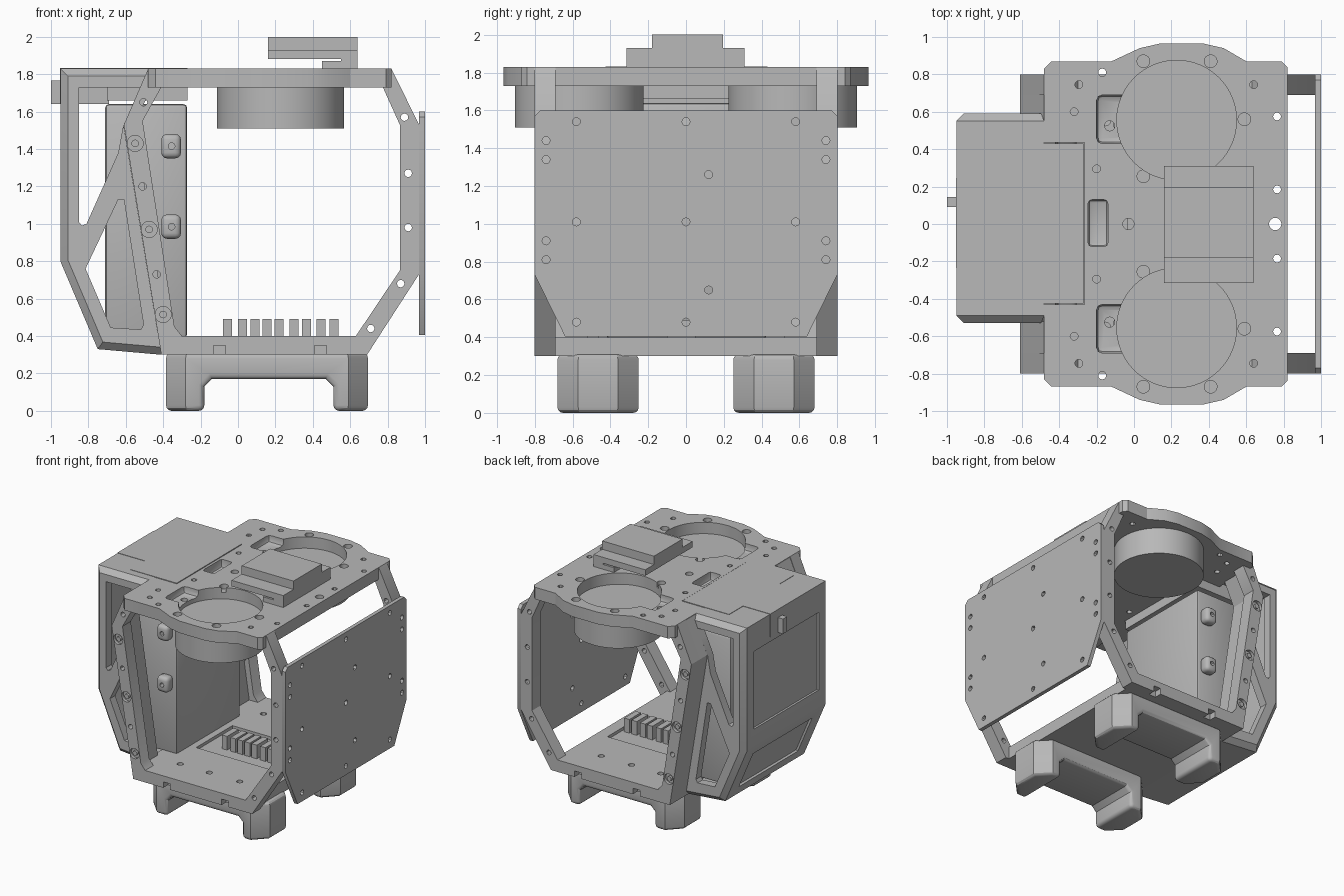
import bpy
import bmesh
import math
from mathutils import Matrix, Vector

if "Cube" in bpy.data.objects:
    bpy.data.objects.remove(bpy.data.objects["Cube"], do_unlink=True)

grey = bpy.data.materials.new("plain grey")
grey.use_nodes = True
grey.diffuse_color = (0.48, 0.48, 0.48, 1)
grey.node_tree.nodes["Principled BSDF"].inputs["Base Color"].default_value = grey.diffuse_color


def finish(name, bm):
    bmesh.ops.recalc_face_normals(bm, faces=bm.faces[:])
    mesh = bpy.data.meshes.new(name)
    bm.to_mesh(mesh)
    bm.free()
    obj = bpy.data.objects.new(name, mesh)
    mesh.materials.append(grey)
    bpy.context.collection.objects.link(obj)
    return obj


def prism(name, outline, axis, low, high):
    """Extrude a 2D outline along the x, y or z axis."""
    place = {"x": lambda a, b, h: (h, a, b),
             "y": lambda a, b, h: (a, h, b),
             "z": lambda a, b, h: (a, b, h)}[axis]
    bm = bmesh.new()
    face = bm.faces.new([bm.verts.new(place(a, b, low)) for a, b in outline])
    grown = bmesh.ops.extrude_face_region(bm, geom=[face])
    shift = Vector(place(0, 0, high - low))
    for v in grown["geom"]:
        if isinstance(v, bmesh.types.BMVert):
            v.co += shift
    return finish(name, bm)


def box(name, x, y, z):
    corners = [(x[0], y[0]), (x[1], y[0]), (x[1], y[1]), (x[0], y[1])]
    return prism(name, corners, "z", *z)


def disc(name, centre, radius, axis, low, high, sides=20):
    turn = [2 * math.pi * i / sides for i in range(sides)]
    ring = [(centre[0] + radius * math.cos(t), centre[1] + radius * math.sin(t)) for t in turn]
    return prism(name, ring, axis, low, high)


def apply_modifier(obj, mod):
    bpy.context.view_layer.objects.active = obj
    bpy.ops.object.modifier_apply(modifier=mod.name)


def bevel(obj, width, segments=1, angle=30):
    mod = obj.modifiers.new("bevel", "BEVEL")
    mod.width, mod.segments = width, segments
    mod.limit_method, mod.angle_limit = "ANGLE", math.radians(angle)
    apply_modifier(obj, mod)
    return obj


def cut(obj, *cutters):
    for cutter in cutters:
        cutter.hide_render = True
        mod = obj.modifiers.new("cut", "BOOLEAN")
        mod.operation, mod.solver, mod.object = "DIFFERENCE", "EXACT", cutter
        apply_modifier(obj, mod)
        bpy.data.objects.remove(cutter, do_unlink=True)


# Top plate with bulged sides, motor wells, pockets and screw holes
half = [(-0.48, 0.83), (-0.44, 0.87), (-0.12, 0.87), (0.03, 0.94), (0.14, 0.965),
        (0.37, 0.965), (0.48, 0.94), (0.6, 0.87), (0.79, 0.87), (0.82, 0.84)]
plate = prism("top_plate", half + [(x, -y) for x, y in reversed(half)], "z", 1.73, 1.83)
cut(plate, box("lid_gap", (-0.6, -0.265), (-0.43, 0.435), (1.6, 2)),
    bevel(box("cable_slot", (-0.245, -0.14), (-0.12, 0.13), (1.76, 1.9)), 0.02, 2))
for side in (-1, 1):
    cut(plate, bevel(box("pocket", (-0.2, 0.02), sorted((side * 0.43, side * 0.69)), (1.77, 1.95)), 0.03, 2),
        disc("well", (0.228, side * 0.555), 0.32, "z", 1.6, 1.95, 64),
        disc("pocket_hole", (-0.13, side * 0.525), 0.027, "z", 1.6, 1.95))
    for spot in ((-0.17, 0.81), (0.765, 0.575), (0.765, 0.185), (-0.2, 0.295),
                 (-0.32, 0.6), (-0.295, 0.745), (0.64, 0.745)):
        cut(plate, disc("hole", (spot[0], side * spot[1]), 0.021, "z", 1.6, 1.95, 12))
    for spot in ((0.05, 0.87), (0.41, 0.87), (0.05, 0.255), (0.59, 0.56)):
        cut(plate, disc("counterbore", (spot[0], side * spot[1]), 0.034, "z", 1.79, 1.95, 16))
    disc("motor_can", (0.228, side * 0.565), 0.34, "z", 1.51, 1.735, 64)
cut(plate, disc("centre_hole", (0.755, 0), 0.033, "z", 1.6, 1.95),
    disc("centre_hole", (-0.03, 0), 0.03, "z", 1.6, 1.95))

# Raised module on the top plate
box("module_base", (0.16, 0.64), (-0.315, 0.31), (1.88, 1.93))
box("module_cover", (0.16, 0.64), (-0.18, 0.195), (1.92, 2.0))
prism("module_foot", [(0.45, 1.82), (0.64, 1.82), (0.64, 1.89), (0.55, 1.89), (0.55, 1.87), (0.45, 1.87)],
      "y", -0.315, 0.31)

# Side plate with clipped lower corners and screw holes
panel = prism("side_plate", [(-0.64, 0.405), (0.64, 0.405), (0.8, 0.73), (0.8, 1.57), (0.77, 1.6),
                             (-0.77, 1.6), (-0.8, 1.57), (-0.8, 0.73)], "x", 0.968, 1.0)
spots = [(y, z) for y in (-0.58, 0, 0.58) for z in (0.48, 1.01, 1.54)]
spots += [(y, z) for y in (-0.74, 0.74) for z in (0.81, 0.91, 1.34, 1.44)]
spots += [(0.12, 1.26), (0.12, 0.65)]
for spot in spots:
    cut(panel, disc("hole", spot, 0.021, "x", 0.9, 1.1, 12))

# Front and back frames, with inner flanges beside the housing
frame = [(0.78, 1.83), (0.82, 1.83), (0.968, 1.53), (0.968, 0.73), (0.69, 0.3), (-0.41, 0.3), (-0.61, 1.53),
         (-0.48, 1.83), (-0.41, 1.83), (-0.41, 1.73), (-0.51, 1.55), (-0.34, 0.45), (-0.3, 0.4),
         (0.63, 0.4), (0.865, 0.75), (0.865, 1.53), (0.77, 1.74)]
flange = [(-0.41, 0.3), (-0.61, 1.53), (-0.48, 1.82), (-0.42, 1.82), (-0.55, 1.54), (-0.37, 0.34)]
for side, label in ((-1, "front"), (1, "back")):
    def span(a, b):
        return sorted((side * a, side * b))
    ring = prism(label + "_frame", frame, "y", *span(0.69, 0.8))
    prism(label + "_frame_flange", flange, "y", *span(0.52, 0.7))
    for spot in ((0.89, 1.57), (0.91, 1.27), (0.91, 0.98), (0.87, 0.68), (0.71, 0.44),
                 (-0.505, 1.65), (-0.51, 1.2), (-0.435, 0.73)):
        cut(ring, disc("hole", spot, 0.02, "y", *span(0.6, 0.9), 12))
    for spot in ((-0.55, 1.43), (-0.475, 0.97), (-0.4, 0.515)):
        cut(ring, disc("bolt_seat", spot, 0.043, "y", *span(0.775, 0.9)))
        disc(label + "_bolt", spot, 0.02, "y", *span(0.76, 0.795))
    for x in (-0.1, 0.44):
        cut(ring, box("notch", (x - 0.032, x + 0.032), span(0.74, 0.9), (0.2, 0.35)))

    # Landing skid: a clipped rail with its middle cut away, leaving two feet
    rail = [(-0.385, 0.36), (-0.28, 0.25), (0.59, 0.25), (0.695, 0.36),
            (0.695, 0.57), (0.59, 0.68), (-0.28, 0.68), (-0.385, 0.57)]
    skid = prism(label + "_skid", [(x, side * y) for x, y in rail], "z", 0, 0.31)
    cut(skid, prism("arch", [(-0.18, -0.1), (0.51, -0.1), (0.51, 0.13), (0.47, 0.17), (-0.14, 0.17),
                             (-0.18, 0.13)], "y", -1, 1))
    bevel(skid, 0.03, 3, 60)

# Floor with a shallow tray and a row of connector pins
floor = box("floor", (-0.41, 0.66), (-0.7, 0.7), (0.3, 0.4))
cut(floor, box("tray", (-0.22, 0.56), (-0.24, 0.24), (0.375, 0.5)))
for side in (-1, 1):
    for x in (-0.15, 0.12, 0.4):
        cut(floor, disc("hole", (x, side * 0.55), 0.025, "z", 0.2, 0.5, 12))
for x in (-0.055, 0.025, 0.09, 0.155, 0.22, 0.3, 0.365, 0.445, 0.513):
    box("connector_pin", (x - 0.024, x + 0.024), (-0.1, 0.05), (0.37, 0.49))

# Hollow housing with cut-out sides
shell = [(-0.95, 1.83), (-0.95, 0.8), (-0.75, 0.33), (-0.41, 0.3), (-0.61, 1.52), (-0.48, 1.83)]
hollow = [(-0.9, 1.77), (-0.9, 0.81), (-0.71, 0.38), (-0.3, 0.36), (-0.3, 1.77)]
upper = [(-0.85, 1.73), (-0.85, 1.01), (-0.835, 0.99), (-0.81, 1.0), (-0.64, 1.38), (-0.615, 1.52), (-0.52, 1.73)]
lower = [(-0.64, 1.13), (-0.61, 1.13), (-0.505, 0.46), (-0.52, 0.435), (-0.68, 0.445), (-0.815, 0.76)]
housing = prism("housing", shell, "y", -0.53, 0.59)
bm = bmesh.new()
bm.from_mesh(housing.data)
edges = [e for e in bm.edges if abs(e.verts[0].co.y - e.verts[1].co.y) < 0.01
         and sum(v.co.x for v in e.verts) < -1.1 and not all(v.co.x > -0.62 for v in e.verts)]
bmesh.ops.bevel(bm, geom=edges, offset=0.04, segments=1, affect="EDGES")
bm.to_mesh(housing.data)
bm.free()
cut(housing, prism("cavity", hollow, "y", -0.46, 0.52),
    prism("upper_window", upper, "y", -1, 1), prism("lower_window", lower, "y", -1, 1),
    box("rear_inset", (-1, -0.932), (-0.4, 0.46), (0.95, 1.6)))
slope = box("slope_inset", (-0.05, 0.018), (-0.36, 0.42), (-0.17, 0.17))
slope.data.transform(Matrix.Translation((-0.85, 0, 0.565)) @ Matrix.Rotation(-math.atan2(0.2, 0.47), 4, "Y"))
cut(housing, slope)

# T-shaped lid with its latch
box("lid", (-0.7, -0.27), (-0.425, 0.43), (1.66, 1.833))
box("lid_tongue", (-0.953, -0.69), (-0.235, 0.245), (1.64, 1.833))
box("latch", (-1.0, -0.94), (0.09, 0.145), (1.64, 1.765))

# Battery box with two mounting lugs on each side
bevel(box("battery_box", (-0.71, -0.272), (-0.42, 0.425), (0.39, 1.64)), 0.02, 2)
for side in (-1, 1):
    for z in (0.985, 1.415):
        lug = box("battery_lug", (-0.41, -0.305), sorted((side * 0.41, side * 0.5)), (z - 0.065, z + 0.065))
        bevel(lug, 0.03, 3)
        cut(lug, disc("hole", (-0.355, z), 0.018, "y", -1, 1, 12))

# Smooth the round parts and keep the edges sharp
for obj in bpy.context.scene.objects:
    if obj.type == "MESH":
        obj.select_set(True)
        bpy.context.view_layer.objects.active = obj
bpy.ops.object.shade_smooth_by_angle(angle=math.radians(30))
